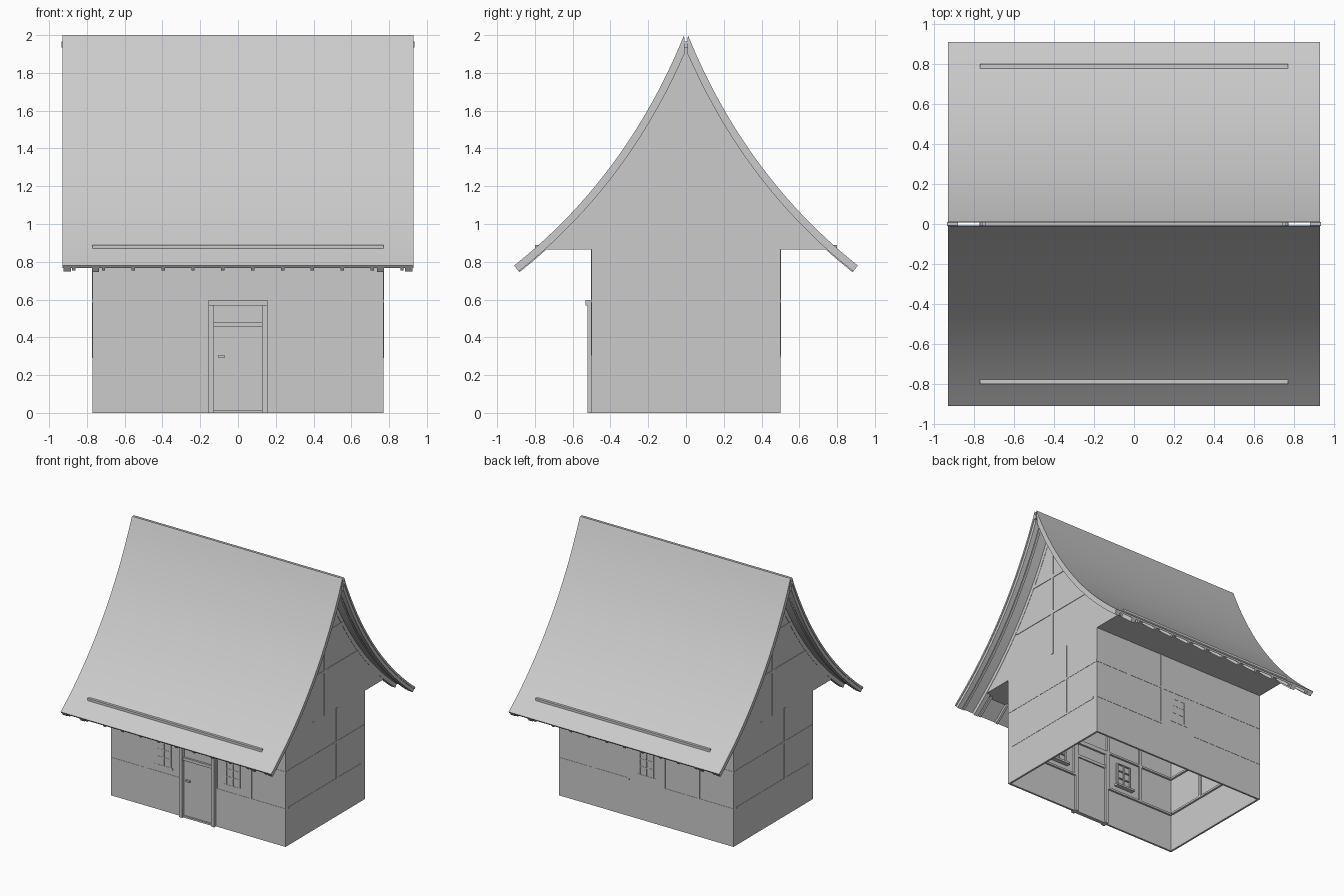
import bpy, bmesh, math
from mathutils import Vector

if "Cube" in bpy.data.objects:
    bpy.data.objects.remove(bpy.data.objects["Cube"])

mat = bpy.data.materials.new("plain grey")
mat.use_nodes = True
grey = (0.6, 0.6, 0.6, 1)
mat.diffuse_color = grey
mat.node_tree.nodes["Principled BSDF"].inputs["Base Color"].default_value = grey

HX, HY, CEIL, T = 0.77, 0.5, 0.865, 0.015   # wall half sizes, ceiling, wall thickness


def finish(name, bm, smooth=False):
    bmesh.ops.recalc_face_normals(bm, faces=bm.faces)
    me = bpy.data.meshes.new(name)
    bm.to_mesh(me)
    bm.free()
    me.materials.append(mat)
    ob = bpy.data.objects.new(name, me)
    bpy.context.collection.objects.link(ob)
    if smooth:
        bpy.ops.object.select_all(action='DESELECT')
        ob.select_set(True)
        bpy.context.view_layer.objects.active = ob
        bpy.ops.object.shade_smooth_by_angle(angle=math.radians(30))
    return ob


def box(name, x, y, z):
    """Box from (min, max) ranges."""
    bm = bmesh.new()
    bmesh.ops.create_cube(bm, size=1)
    for v in bm.verts:
        v.co = [r[0] + (c + 0.5) * (r[1] - r[0]) for r, c in zip((x, y, z), v.co)]
    return finish(name, bm)


def prism(name, pts, x0, x1, smooth=False):
    """Extrude a (y, z) outline along x."""
    bm = bmesh.new()
    face = bm.faces.new([bm.verts.new((x0, y, z)) for y, z in pts])
    ext = bmesh.ops.extrude_face_region(bm, geom=[face])
    moved = [e for e in ext["geom"] if isinstance(e, bmesh.types.BMVert)]
    bmesh.ops.translate(bm, verts=moved, vec=(x1 - x0, 0, 0))
    return finish(name, bm, smooth)


# Sweeping roof curve, ridge to eave, sunk by a depth below the outer skin
A, B, C = Vector((0.01, 2.0)), Vector((0.315, 1.25)), Vector((0.91, 0.78))


def curve(depth, n=20):
    pts = []
    for i in range(n + 1):
        t = i / n
        p = A * (1 - t) ** 2 + B * 2 * t * (1 - t) + C * t * t
        d = ((B - A) * (1 - t) + (C - B) * t).normalized()
        p = p + Vector((d.y, -d.x)) * depth
        if p.x < 0.008:
            p += d * (0.008 - p.x) / d.x
        pts.append(p)
    return pts


def roof_strip(name, x0, x1, d0, d1, side):
    outline = curve(d0) + curve(d1)[::-1]
    prism(name, [(p.x * side, p.y) for p in outline], x0, x1, True)


# Roof slopes, rafters and barge boards
for side, label in ((-1, "front"), (1, "back")):
    roof_strip(label + "_roof", -0.93, 0.93, 0, 0.015, side)
    for i in range(12):
        x = -0.87 + i * 0.158
        roof_strip(label + "_rafter", x - 0.009, x + 0.009, 0.014, 0.035, side)
    for sx in (-1, 1):
        roof_strip(label + "_barge_board", sx * 0.885, sx * 0.925, 0.014, 0.04, side)
        roof_strip(label + "_gable_rafter", sx * 0.735, sx * 0.772, 0.014, 0.045, side)

# Gable walls with ridge stubs and flush framing
half = [(p.x, p.y) for p in curve(0.016) if p.y > CEIL + 0.01]
gable = half + [(0.79, CEIL), (-0.79, CEIL)] + [(-y, z) for y, z in half[::-1]]
for sx in (-1, 1):
    prism("gable_wall", gable, sx * (HX - T), sx * HX)
    xr = sorted((sx * (HX - 0.03), sx * (HX + 0.004)))
    box("gable_post", xr, (-0.012, 0.012), (CEIL, 1.9))
    for z, w in ((1.2, 0.4), (1.5, 0.22)):
        box("gable_collar", xr, (-w, w), (z, z + 0.025))
    box("ridge_stub", sorted((sx * 0.88, sx * 0.935)), (-0.01, 0.01), (1.935, 1.965))

# Ceiling deck, its edges reaching through the roof
box("ceiling_deck", (-HX, HX), (-0.8, 0.8), (CEIL, 0.89))

# Walls, open underneath
for s, label in ((-1, "front"), (1, "back")):
    yw = sorted((s * HY, s * (HY - T)))
    if s > 0:
        box("back_wall", (-HX, HX), yw, (0, CEIL))
    else:
        for sx in (-1, 1):
            box("front_wall", sorted((sx * 0.13, sx * HX)), yw, (0, CEIL))
        box("wall_over_door", (-0.13, 0.13), yw, (0.57, CEIL))
    box("side_wall", sorted((s * HX, s * (HX - T))), (-HY, HY), (0, CEIL))

    # Timber frame, flush outside and proud inside
    yt = sorted((s * (HY + 0.002), s * (HY - 0.03)))
    xt = sorted((s * (HX + 0.002), s * (HX - 0.03)))
    for x in (-0.46, -0.155, 0.155, 0.46):
        box(label + "_stud", (x - 0.012, x + 0.012), yt, (0.3, CEIL))
    box(label + "_upper_rail", (-HX, HX), yt, (0.585, 0.6))
    for sx in (-1, 1):
        box(label + "_lower_rail", sorted((sx * 0.15, sx * HX)), yt, (0.29, 0.305))
    box("side_upper_rail", xt, (-HY, HY), (0.585, 0.6))
    box("side_lower_rail", xt, (-0.46, 0.46), (0.29, 0.305))
    for y in (-0.15, 0.15):
        box("side_stud", xt, (y - 0.012, y + 0.012), (0.3, CEIL))


def window(x, s, label):
    """Framed window with bars, flush outside, and an inner sill."""
    yo = sorted((s * (HY + 0.002), s * (HY - 0.025)))
    for sx in (-1, 1):
        box(label + "_window_jamb", (x + sx * 0.06 - 0.006, x + sx * 0.06 + 0.006), yo, (0.36, 0.54))
    for z in (0.42, 0.48, 0.535):
        box(label + "_window_bar", (x - 0.06, x + 0.06), yo, (z, z + 0.008))
    box(label + "_window_mullion", (x - 0.004, x + 0.004), yo, (0.36, 0.54))
    box(label + "_window_sill", (x - 0.08, x + 0.08),
        sorted((s * (HY + 0.002), s * (HY - 0.05))), (0.345, 0.36))


window(-0.305, -1, "front")
window(0.305, -1, "front")
window(0, 1, "back")

# Door with frame, transom and handle
for sx in (-1, 1):
    box("door_post", sorted((sx * 0.128, sx * 0.155)), (-0.522, -0.47), (0, 0.575))
box("door_lintel", (-0.155, 0.155), (-0.533, -0.47), (0.568, 0.597))
box("door_transom", (-0.13, 0.13), (-0.51, -0.475), (0.455, 0.478))
box("transom_panel", (-0.13, 0.13), (-0.495, -0.485), (0.478, 0.57))
box("door_leaf", (-0.13, 0.13), (-0.5, -0.485), (0.012, 0.456))
box("door_threshold", (-0.13, 0.13), (-0.51, -0.48), (0, 0.014))
box("door_handle", (-0.105, -0.07), (-0.515, -0.5), (0.292, 0.304))
